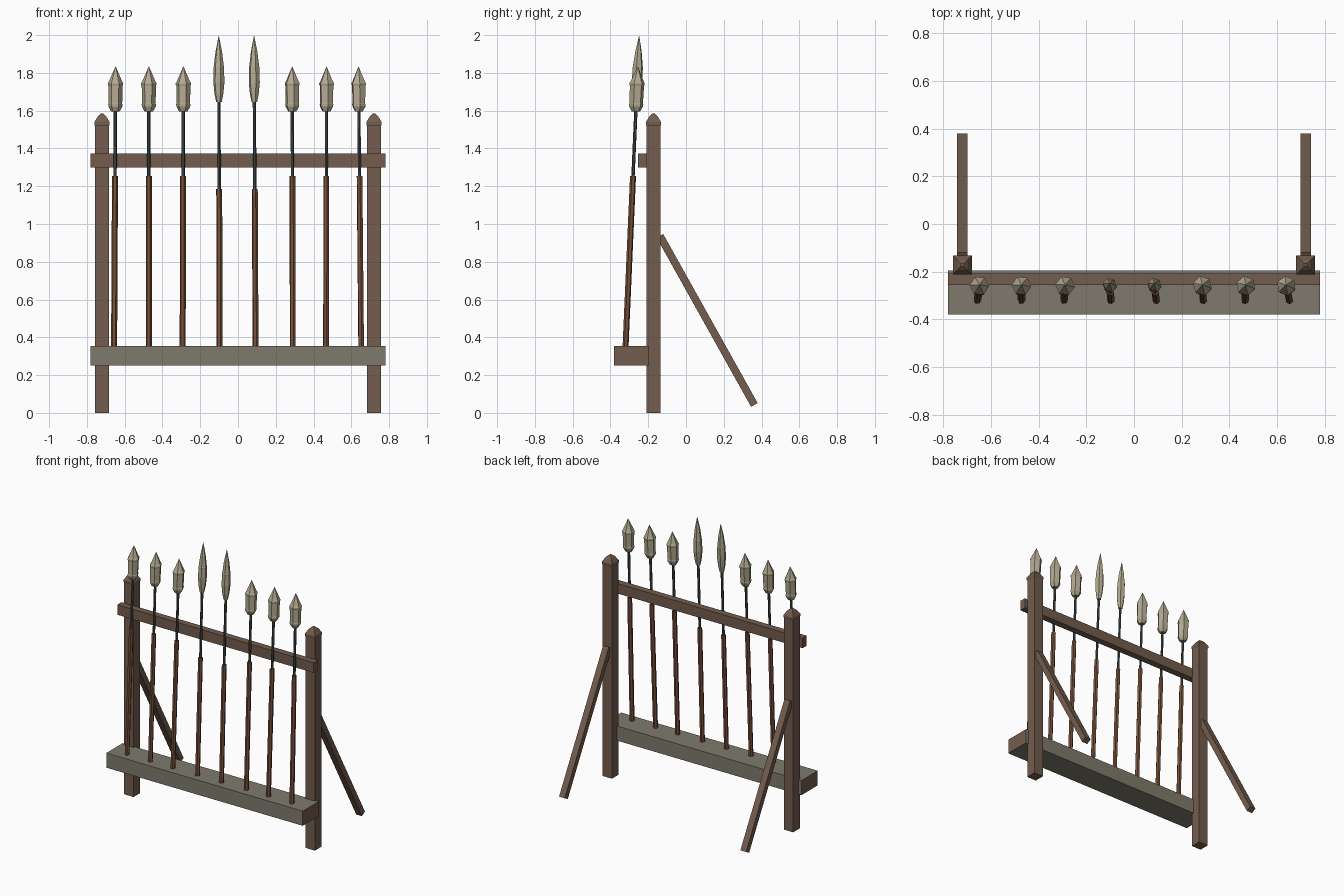
import bpy, bmesh, math
from mathutils import Vector

if "Cube" in bpy.data.objects:
    bpy.data.objects.remove(bpy.data.objects["Cube"])


def material(name, rgb):
    m = bpy.data.materials.new(name)
    m.use_nodes = True
    m.diffuse_color = (*rgb, 1)
    m.node_tree.nodes["Principled BSDF"].inputs["Base Color"].default_value = (*rgb, 1)
    return m


WOOD = material("brown wood", (0.17, 0.11, 0.075))
SHAFT = material("reddish shaft wood", (0.19, 0.08, 0.043))
GREY = material("weathered grey wood", (0.21, 0.195, 0.15))
IRON = material("dark iron", (0.06, 0.07, 0.07))
BLADE = material("pale bone blade", (0.45, 0.40, 0.28))


def finish(name, bm, *mats):
    bmesh.ops.recalc_face_normals(bm, faces=bm.faces)
    mesh = bpy.data.meshes.new(name)
    bm.to_mesh(mesh)
    bm.free()
    for m in mats:
        mesh.materials.append(m)
    ob = bpy.data.objects.new(name, mesh)
    bpy.context.collection.objects.link(ob)
    return ob


def box(name, lo, hi, *mats):
    lo, hi = Vector(lo), Vector(hi)
    bm = bmesh.new()
    bmesh.ops.create_cube(bm, size=1)
    bmesh.ops.scale(bm, vec=hi - lo, verts=bm.verts)
    bmesh.ops.translate(bm, vec=(lo + hi) / 2, verts=bm.verts)
    return finish(name, bm, *mats)


def lathe(name, profile, sides, turn, centre, mat):
    """Stack of polygon rings (z, radius); centre(z) gives the axis position."""
    bm = bmesh.new()
    rings = []
    for z, r in profile:
        c = centre(z)
        rings.append([bm.verts.new(c + Vector((r * math.cos(a), r * math.sin(a), 0)))
                      for a in (turn + math.tau * i / sides for i in range(sides))])
    for low, high in zip(rings, rings[1:]):
        for i in range(sides):
            j = (i + 1) % sides
            bm.faces.new((low[i], low[j], high[j], high[i]))
    bm.faces.new(rings[0])
    bm.faces.new(rings[-1])
    return finish(name, bm, mat)


# Posts with pointed tops, and the slanted braces behind them
for side, sx in (("right", -0.72), ("left", 0.72)):
    d = math.sqrt(2) / 2
    lathe(side + "_post",
          [(0, 0.074 * d), (1.52, 0.074 * d), (1.525, 0.08 * d), (1.54, 0.08 * d),
           (1.572, 0.042 * d), (1.585, 0.012 * d)],
          4, math.pi / 4, lambda z: Vector((sx, -0.172, z)), WOOD)
    top, foot = Vector((sx, -0.138, 0.937)), Vector((sx, 0.362, 0.042))
    brace = box(side + "_brace", (-0.0225, -0.02, -0.5), (0.0225, 0.02, 0.5), WOOD)
    brace.location = (top + foot) / 2
    brace.scale.z = (top - foot).length
    brace.rotation_euler.x = math.atan2(foot.y - top.y, top.z - foot.z)

# Upper rail and lower beam with brown end grain
box("upper_rail", (-0.78, -0.255, 1.30), (0.78, -0.207, 1.372), WOOD)
beam = box("lower_beam", (-0.78, -0.38, 0.25), (0.78, -0.195, 0.355), GREY, WOOD)
for f in beam.data.polygons:
    f.material_index = int(abs(f.normal.x) > 0.5)

# Spears: x at the foot, x at the tip, long blade or not
SPEARS = [(-0.656, -0.648, False), (-0.472, -0.472, False), (-0.293, -0.289, False),
          (-0.097, -0.102, True), (0.093, 0.085, True), (0.290, 0.287, False),
          (0.466, 0.469, False), (0.652, 0.638, False)]
SHORT = [(1.595, 0.022), (1.622, 0.037), (1.634, 0.038), (1.637, 0.036), (1.732, 0.038),
         (1.738, 0.041), (1.746, 0.041), (1.753, 0.036), (1.833, 0.001)]
LONG = [(1.645, 0.015), (1.68, 0.022), (1.69, 0.024), (1.75, 0.030), (1.822, 0.028),
        (1.829, 0.029), (1.835, 0.027), (1.91, 0.018), (1.995, 0.001)]

for n, (foot, tip, is_long) in enumerate(SPEARS, 1):
    blade = LONG if is_long else SHORT
    grip = 1.185 if is_long else 1.255
    end = blade[-1][0]

    def axis(z):
        t = (z - 0.35) / (end - 0.35)
        return Vector((foot + (tip - foot) * t, -0.32 + 0.0437 * (z - 0.35), z))

    lathe(f"spear_shaft_{n}", [(0.34, 0.016), (grip, 0.016)], 6, n, axis, SHAFT)
    lathe(f"spear_rod_{n}", [(grip - 0.02, 0.009), (blade[0][0] + 0.02, 0.009)], 6, n, axis, IRON)
    lathe(f"spear_blade_{n}", blade, 6, n, axis, BLADE)
